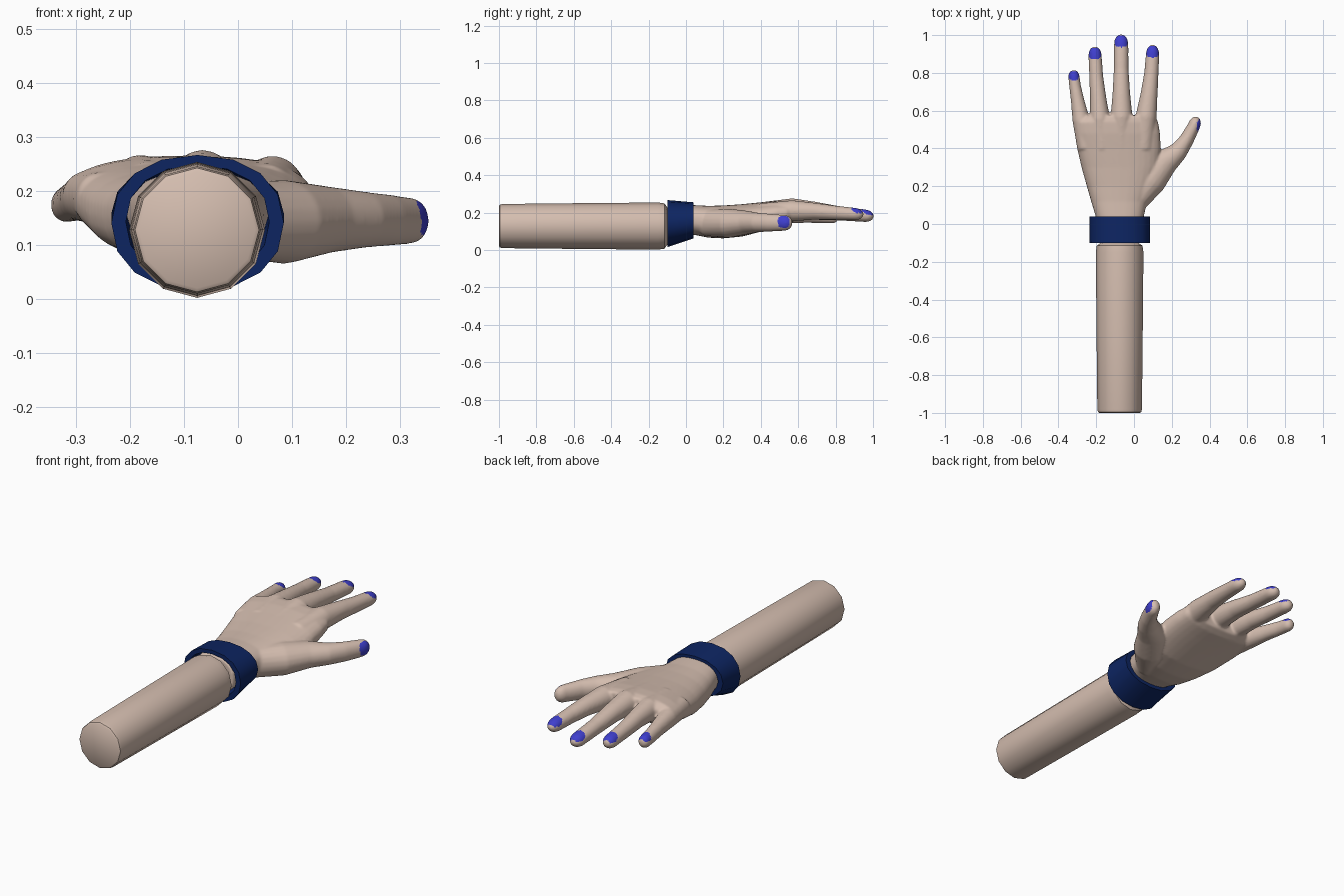
import bpy, bmesh, math
from mathutils import Vector


def material(name, rgb):
    m = bpy.data.materials.new(name)
    m.diffuse_color = (*rgb, 1)
    return m


SKIN = material("skin", (0.66, 0.51, 0.43))
NAVY = material("navy band", (0.004, 0.018, 0.12))
BLUE = material("blue nail", (0.05, 0.05, 0.62))


def loft(bm, rings, closed=False):
    """Bridge equal rings of points; cap the ends, or join last to first."""
    vs = [[bm.verts.new(p) for p in r] for r in rings]
    n = len(vs[0])
    pairs = list(zip(vs, vs[1:])) + ([(vs[-1], vs[0])] if closed else [])
    for a, b in pairs:
        for i in range(n):
            bm.faces.new((a[i], a[(i + 1) % n], b[(i + 1) % n], b[i]))
    if not closed:
        bm.faces.new(vs[0])
        bm.faces.new(vs[-1])


def oval(y, xl, xr, zb, zt, n, power=2.0, turn=0.0):
    """Superellipse ring in the plane of constant y."""
    pts = []
    for i in range(n):
        a = turn + 2 * math.pi * i / n
        c, s = math.cos(a), math.sin(a)
        pts.append(Vector(((xl + xr) / 2 + (xr - xl) / 2 * math.copysign(abs(c) ** (2 / power), c), y,
                           (zb + zt) / 2 + (zt - zb) / 2 * math.copysign(abs(s) ** (2 / power), s))))
    return pts


def finger(bm, path, tip):
    """Tapered tube along (x, y, z, half width, half height) with a round tip."""
    pts = [(Vector(p[:3]), p[3], p[4]) for p in path]
    end, rw, rh = pts[-1]
    tip = Vector(tip)
    for t in (0.3, 0.55, 0.75, 0.9, 0.98):
        k = math.sqrt(1 - t ** 2.4)
        pts.append((end.lerp(tip, t), rw * k, rh * k))
    rings = []
    for i, (c, w, h) in enumerate(pts):
        d = (pts[min(i + 1, len(pts) - 1)][0] - pts[max(i - 1, 0)][0]).normalized()
        side = d.cross(Vector((0, 0, 1))).normalized()
        up = side.cross(d)
        rings.append([c + side * w * math.cos(a) + up * h * math.sin(a)
                      for a in (2 * math.pi * j / 20 for j in range(20))])
    loft(bm, rings)


def make_object(name, bm, *mats, angle=None):
    bmesh.ops.recalc_face_normals(bm, faces=bm.faces)
    me = bpy.data.meshes.new(name)
    bm.to_mesh(me)
    bm.free()
    for m in mats:
        me.materials.append(m)
    ob = bpy.data.objects.new(name, me)
    bpy.context.collection.objects.link(ob)
    if angle:
        bpy.context.view_layer.objects.active = ob
        ob.select_set(True)
        bpy.ops.object.shade_smooth_by_angle(angle=math.radians(angle))
        ob.select_set(False)
    return ob


# Forearm: twelve-sided, slightly tapered, rounded at both ends
bm = bmesh.new()
rings = []
for y, r in ((-1.0, 0.108), (-0.995, 0.115), (-0.98, 0.118), (-0.6, 0.122), (-0.15, 0.126),
             (-0.115, 0.121), (-0.1, 0.10)):
    rings.append(oval(y, -0.076 - r, -0.076 + r, 0.128 - r, 0.128 + r, 12, turn=math.pi / 2))
loft(bm, rings)
make_object("forearm", bm, SKIN, angle=40)

# Wrist band: hollow, tapering towards the hand
bm = bmesh.new()
loft(bm, [oval(-0.10, -0.235, 0.085, 0.015, 0.267, 16, 2.2),
          oval(0.04, -0.235, 0.085, 0.062, 0.255, 16, 2.2),
          oval(0.04, -0.208, 0.058, 0.085, 0.238, 16, 2.2),
          oval(-0.10, -0.208, 0.058, 0.038, 0.248, 16, 2.2)], closed=True)
make_object("wrist_band", bm, NAVY, angle=40)

# Hand: palm loft plus finger tubes, fused by remeshing
bm = bmesh.new()
palm = [(-0.09, -0.185, 0.035, 0.05, 0.235), (0.04, -0.203, 0.052, 0.082, 0.240),
        (0.12, -0.227, 0.070, 0.066, 0.236), (0.20, -0.250, 0.105, 0.062, 0.238),
        (0.30, -0.278, 0.135, 0.072, 0.245), (0.40, -0.301, 0.142, 0.098, 0.255),
        (0.48, -0.314, 0.138, 0.118, 0.264), (0.54, -0.315, 0.128, 0.132, 0.266),
        (0.575, -0.255, 0.110, 0.150, 0.258)]
loft(bm, [oval(*p, 32, 2.4) for p in palm])
fingers = [
    # little finger
    ([(-0.255, 0.40, 0.185, 0.045, 0.050), (-0.280, 0.55, 0.190, 0.046, 0.048),
      (-0.298, 0.65, 0.184, 0.036, 0.039), (-0.312, 0.73, 0.178, 0.031, 0.035),
      (-0.318, 0.78, 0.175, 0.030, 0.033)], (-0.321, 0.815, 0.172)),
    # ring finger
    ([(-0.165, 0.40, 0.200, 0.050, 0.055), (-0.181, 0.56, 0.212, 0.053, 0.056),
      (-0.190, 0.67, 0.207, 0.043, 0.045), (-0.200, 0.78, 0.197, 0.037, 0.038),
      (-0.206, 0.89, 0.189, 0.035, 0.034)], (-0.208, 0.94, 0.185)),
    # middle finger
    ([(-0.065, 0.40, 0.200, 0.055, 0.055), (-0.066, 0.57, 0.219, 0.058, 0.058),
      (-0.067, 0.69, 0.212, 0.047, 0.046), (-0.068, 0.82, 0.196, 0.039, 0.038),
      (-0.068, 0.95, 0.184, 0.038, 0.034)], (-0.068, 1.004, 0.178)),
    # index finger
    ([(0.050, 0.40, 0.195, 0.055, 0.055), (0.064, 0.57, 0.210, 0.056, 0.056),
      (0.080, 0.69, 0.207, 0.045, 0.045), (0.092, 0.80, 0.199, 0.038, 0.038),
      (0.098, 0.89, 0.193, 0.036, 0.034)], (0.099, 0.95, 0.189)),
    # thumb
    ([(0.00, 0.10, 0.145, 0.055, 0.070), (0.085, 0.23, 0.143, 0.085, 0.078),
      (0.165, 0.33, 0.147, 0.070, 0.062), (0.235, 0.385, 0.147, 0.050, 0.052),
      (0.278, 0.445, 0.146, 0.039, 0.048), (0.318, 0.52, 0.145, 0.033, 0.043)],
     (0.335, 0.568, 0.145)),
]
for path, tip in fingers:
    finger(bm, path, tip)
raw = make_object("hand_shape", bm)
mod = raw.modifiers.new("fuse", 'REMESH')
mod.mode, mod.voxel_size = 'VOXEL', 0.006
mod = raw.modifiers.new("soften", 'SMOOTH')
mod.factor, mod.iterations = 0.5, 10
me = bpy.data.meshes.new_from_object(raw.evaluated_get(bpy.context.evaluated_depsgraph_get()))
bpy.data.objects.remove(raw)
me.name = "hand"
me.materials.clear()
me.materials.append(SKIN)
me.materials.append(BLUE)
hand = bpy.data.objects.new("hand", me)
bpy.context.collection.objects.link(hand)

# Nails: faces inside a rounded patch that look along the nail's direction
nails = [(-0.319, 0.785, 0.027, 0.024), (-0.206, 0.902, 0.032, 0.030),
         (-0.068, 0.967, 0.034, 0.031), (0.098, 0.912, 0.033, 0.030)]
for f in me.polygons:
    f.use_smooth = True
    c, n = f.center, f.normal
    on_finger = n.z > 0.2 and any(
        abs((c.x - x) / w) ** 3 + abs((c.y - y) / h) ** 3 < 1 for x, y, w, h in nails)
    on_thumb = c.x > 0.3 and n.x > 0.25 and \
        abs((c.y - 0.522) / 0.031) ** 3 + abs((c.z - 0.150) / 0.032) ** 3 < 1
    f.material_index = int(on_finger or on_thumb)
